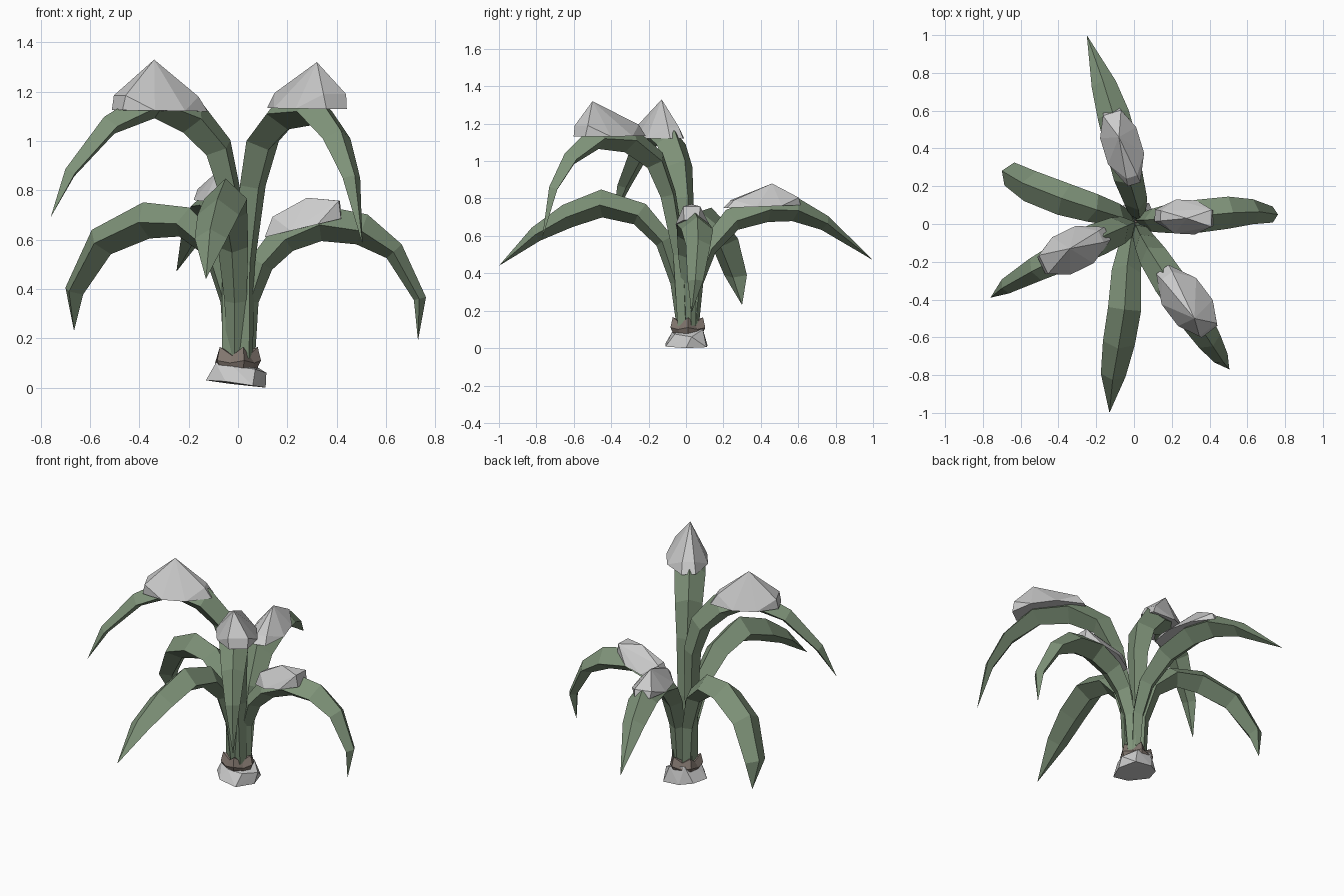
import bpy, bmesh, math
from mathutils import Vector as V

if "Cube" in bpy.data.objects:
    bpy.data.objects.remove(bpy.data.objects["Cube"])


def material(name, rgb):
    m = bpy.data.materials.new(name)
    m.diffuse_color = (*rgb, 1)
    m.use_nodes = True
    m.node_tree.nodes["Principled BSDF"].inputs["Base Color"].default_value = m.diffuse_color
    return m


GREEN = material("leaf_green", (0.21, 0.29, 0.19))
BROWN = material("soil_brown", (0.22, 0.18, 0.155))


def finish(name, bm, mat=None):
    bmesh.ops.recalc_face_normals(bm, faces=bm.faces[:])
    me = bpy.data.meshes.new(name)
    bm.to_mesh(me)
    bm.free()
    if mat:
        me.materials.append(mat)
    ob = bpy.data.objects.new(name, me)
    bpy.context.collection.objects.link(ob)


def bridge(bm, a, b):
    n = len(a)
    for i in range(n):
        bm.faces.new((a[i], a[(i + 1) % n], b[(i + 1) % n], b[i]))


def hull(name, pts):
    bm = bmesh.new()
    for p in pts:
        bm.verts.new(p)
    r = bmesh.ops.convex_hull(bm, input=bm.verts[:])
    bmesh.ops.delete(bm, geom=list({v for v in r["geom_interior"] + r["geom_unused"]
                                    if isinstance(v, bmesh.types.BMVert)}), context='VERTS')
    finish(name, bm)


def leaf(name, path):
    """Arching blade with a diamond section: ridge, two edges, keel."""
    pts = [V(p) for p in path]
    n = len(pts)
    flat = V((pts[-1].x - pts[0].x, pts[-1].y - pts[0].y, 0)).normalized()
    side = flat.cross(V((0, 0, 1)))
    widths = [0.035, 0.045, 0.062, 0.078, 0.088, 0.085, 0.066, 0.042]
    thick = [0.035, 0.042, 0.055, 0.07, 0.083, 0.072, 0.046, 0.028]
    bm = bmesh.new()
    rings = []
    for i, p in enumerate(pts[:-1]):
        t = ((p - pts[max(i - 1, 0)]).normalized() + (pts[i + 1] - p).normalized()).normalized()
        up = side.cross(t).normalized()
        w, h = widths[i], thick[i]
        rings.append([bm.verts.new(q) for q in
                      (p + up * h, p + side * w, p - up * h * 0.8, p - side * w)])
    for a, b in zip(rings, rings[1:]):
        bridge(bm, a, b)
    bm.faces.new(rings[0])
    tip = bm.verts.new(pts[-1])
    for i in range(4):
        bm.faces.new((rings[-1][i], rings[-1][(i + 1) % 4], tip))
    finish(name, bm, GREEN)


def snow(name, start, end, peak, w, shoulder=0.06):
    """Faceted cap: flat rim along the leaf, shoulders, one peak."""
    s, e = V(start), V(end)
    d = e - s
    side = V((d.y, -d.x, 0)).normalized()
    pts = [V(peak)]
    for t, k in ((0, 0.35), (0.35, 1), (0.7, 1), (1, 0.45)):
        for sg in (-1, 1):
            pts.append(s + d * t + side * w * k * sg)
    for t, k in ((0.1, 0.3), (0.97, 0.5)):
        for sg in (-1, 1):
            pts.append(s + d * t + side * w * k * sg + V((0, 0, shoulder)))
    hull(name, pts)


# Leaves
leaf("leaf_front", [(-.01, -.02, .1), (-.01, -.05, .35), (-.02, -.12, .57), (-.04, -.25, .71),
                    (-.05, -.45, .765), (-.08, -.63, .70), (-.11, -.8, .605), (-.13, -1, .44)])
leaf("leaf_back", [(.02, .04, .1), (.02, .06, .35), (.01, .12, .53), (-.03, .25, .68),
                   (-.07, .43, .74), (-.11, .58, .735), (-.16, .74, .665), (-.25, 1, .47)])
leaf("leaf_left_low", [(-.03, .03, .1), (-.04, .03, .35), (-.10, .05, .56), (-.22, .085, .665),
                       (-.37, .13, .67), (-.55, .20, .585), (-.66, .265, .39), (-.665, .30, .23)])
leaf("leaf_left_tall", [(-.04, -.01, .1), (-.035, -.01, .5), (-.04, -.015, .8), (-.085, -.035, .97),
                        (-.19, -.08, 1.09), (-.34, -.15, 1.15), (-.52, -.24, 1.06),
                        (-.68, -.33, .87), (-.76, -.39, .69)])
leaf("leaf_right_tall", [(.03, -.02, .1), (.03, -.04, .5), (.06, -.10, .82), (.10, -.17, 1.0),
                         (.19, -.31, 1.11), (.31, -.48, 1.12), (.40, -.62, 1.01),
                         (.46, -.71, .85), (.505, -.77, .58)])
leaf("leaf_right_low", [(.04, .03, .1), (.05, .02, .35), (.10, .02, .5), (.19, .03, .60),
                        (.33, .04, .66), (.50, .06, .635), (.63, .065, .55),
                        (.735, .05, .36), (.73, .03, .19)])

# Snow caps resting on four leaves
snow("snow_back", (0, .21, .75), (-.12, .60, .765), (-.08, .46, .88), .10, .04)
snow("snow_left", (-.14, -.05, 1.12), (-.49, -.22, 1.125), (-.34, -.13, 1.33), .11)
snow("snow_right_tall", (.15, -.24, 1.135), (.40, -.57, 1.13), (.32, -.50, 1.32), .115)
snow("snow_right_low", (.11, .045, .61), (.42, .03, .685), (.28, .03, .77), .09, .075)

# Snowy root clump
low = [(-.13, -.02, .03), (-.05, -.11, .025), (.06, -.11, .008), (.112, .0, 0),
       (.08, .11, .005), (-.03, .115, .015), (-.10, .07, .025)]
top = [(-.09, -.03, .10), (-.02, -.075, .085), (.07, -.06, .075), (.115, .03, .06),
       (.05, .09, .10), (-.05, .085, .12), (-.07, .02, .125)]
hull("root_snow", low + top)

# Jagged soil crown around the stems
bm = bmesh.new()
N = 10
rings = []
for r0, r1, z0, z1 in ((.07, .07, .05, .05), (.098, .088, .11, .10), (.085, .062, .165, .13)):
    rings.append([bm.verts.new(((r1 if i % 2 else r0) * math.cos(i * math.tau / N) - .005,
                                (r1 if i % 2 else r0) * math.sin(i * math.tau / N) + .01,
                                z1 if i % 2 else z0)) for i in range(N)])
bridge(bm, rings[0], rings[1])
bridge(bm, rings[1], rings[2])
bm.faces.new(rings[0])
c = bm.verts.new((0, .01, .13))
for i in range(N):
    bm.faces.new((rings[2][i], rings[2][(i + 1) % N], c))
finish("soil_crown", bm, BROWN)
